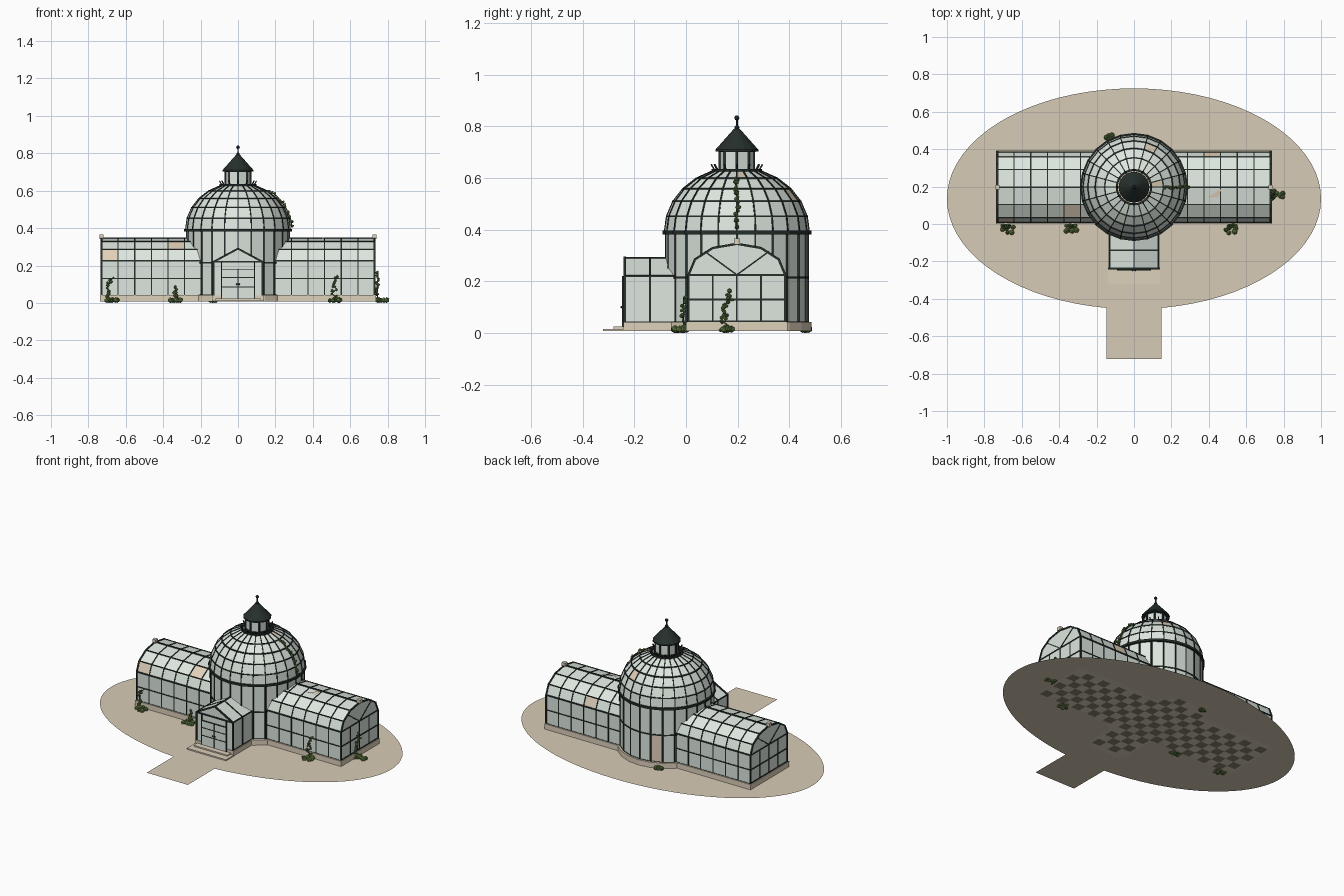
import bpy, bmesh, math, random
from mathutils import Vector, Matrix

random.seed(4)
if "Cube" in bpy.data.objects:
    bpy.data.objects.remove(bpy.data.objects["Cube"])


def material(name, r, g, b):
    m = bpy.data.materials.new(name)
    m.use_nodes = True
    m.diffuse_color = (r, g, b, 1)
    m.node_tree.nodes["Principled BSDF"].inputs["Base Color"].default_value = (r, g, b, 1)
    return m


GLASS = material("pale glass", .74, .81, .75)
IRON = material("dark green iron", .019, .029, .024)
STONE = material("warm stone", .73, .64, .50)
GROUND = material("gravel", .68, .60, .47)
BOARD = material("bare board", .76, .64, .49)
TILE = material("dark tile", .25, .22, .165)
LEAF = material("leaf green", .15, .25, .065)
DARK_LEAF = material("shaded leaf green", .08, .145, .035)
STEM = material("stem green", .05, .075, .025)

CY = .197            # centre line of the dome and wings
FLOOR = .008
SEG = 24
R = .275


def finish(name, bm, *mats):
    me = bpy.data.meshes.new(name)
    bm.to_mesh(me)
    bm.free()
    for m in mats:
        me.materials.append(m)
    ob = bpy.data.objects.new(name, me)
    bpy.context.collection.objects.link(ob)
    return ob


def beam(bm, a, b, w=.006):
    a, b = Vector(a), Vector(b)
    d = b - a
    mat = Matrix.Translation((a + b) / 2) @ d.to_track_quat('Z', 'Y').to_matrix().to_4x4()
    bmesh.ops.create_cube(bm, size=1, matrix=mat @ Matrix.Diagonal((w, w, d.length + w * .5, 1)))


def chain(bm, pts, w=.006):
    for a, b in zip(pts, pts[1:]):
        beam(bm, a, b, w)


def box(bm, x0, x1, y0, y1, z0, z1):
    mid = Vector((x0 + x1, y0 + y1, z0 + z1)) / 2
    bmesh.ops.create_cube(bm, size=1, matrix=Matrix.Translation(mid) @
                          Matrix.Diagonal((x1 - x0, y1 - y0, z1 - z0, 1)))


def cone(bm, r1, r2, z0, z1, n):
    bmesh.ops.create_cone(bm, cap_ends=True, segments=n, radius1=r1, radius2=r2, depth=z1 - z0,
                          matrix=Matrix.Translation((0, CY, (z0 + z1) / 2)))


def panes(name, rows, boards=(), caps=()):
    """Glass skin through rows of points; boards lists (row, column) panes that are boarded."""
    bm = bmesh.new()
    grid = [[bm.verts.new(p) for p in row] for row in rows]
    for i in range(len(grid) - 1):
        for j in range(len(grid[0]) - 1):
            f = bm.faces.new((grid[i][j], grid[i][j + 1], grid[i + 1][j + 1], grid[i + 1][j]))
            f.material_index = int((i, j) in boards)
    for i in caps:
        bm.faces.new(grid[i])
    bmesh.ops.remove_doubles(bm, verts=bm.verts[:], dist=.0001)
    bmesh.ops.recalc_face_normals(bm, faces=bm.faces[:])
    return finish(name, bm, GLASS, BOARD)


def lattice(bm, rows, w=.006):
    for row in rows:
        chain(bm, row, w)
    for col in zip(*rows):
        chain(bm, col, w)


def ring(r, z, n=SEG):
    return [(r * math.cos(k * math.tau / n), CY + r * math.sin(k * math.tau / n), z) for k in range(n + 1)]


# Gravel oval with entrance path, one flat sheet
bm = bmesh.new()
A, B, PW = 1, .59, .147
t0 = math.asin(PW / A)
outline = []
for k in range(73):
    t = -math.pi / 2 + t0 + k / 72 * (math.tau - 2 * t0)
    outline.append((A * math.cos(t), .135 + B * math.sin(t), FLOOR))
outline += [(-PW, -.722, FLOOR), (PW, -.722, FLOOR)]
bm.faces.new([bm.verts.new(p) for p in outline])
finish("gravel_ground", bm, GROUND)

# Checkered floor just under the sheet
bm = bmesh.new()
S = .06
for i in range(-12, 12):
    for j in range(-4, 8):
        x, y = (i + .5) * S, (j + .5) * S
        inside = (abs(x) < .71 and .01 < y < .385) or math.hypot(x, y - CY) < R - .02 \
            or (abs(x) < .13 and -.24 < y < CY)
        if inside and (i + j) % 2:
            bmesh.ops.create_grid(bm, x_segments=1, y_segments=1, size=S / 2,
                                  matrix=Matrix.Translation((x, y, FLOOR - .002)))
finish("floor_tiles", bm, TILE)

# Stone plinths and steps
bm = bmesh.new()
cone(bm, .29, .29, FLOOR, .042, SEG)
for s in (-1, 1):
    box(bm, min(s * .2, s * .737), max(s * .2, s * .737), 0.0, .394, FLOOR, .042)
box(bm, -.138, .138, -.243, 0, FLOOR, .04)
finish("stone_plinth", bm, STONE)
bm = bmesh.new()
box(bm, -.14, .14, -.322, -.24, FLOOR, .016)
box(bm, -.12, .12, -.28, -.24, FLOOR, .024)
finish("entrance_steps", bm, STONE)

# Drum
rows = [ring(R, z) for z in (.04, .215, .39)]
panes("drum_glass", rows, {(0, 7)})
bm = bmesh.new()
lattice(bm, rows, .0075)
chain(bm, ring(.281, .389), .014)
finish("drum_frame", bm, IRON)

# Dome
angles = [math.radians(a) for a in (0, 14, 28, 42, 56, 71)]
rows = [ring(.28 * math.cos(a), .392 + .25 * math.sin(a)) for a in angles]
panes("dome_glass", rows, {(2, 4), (4, 0)})
bm = bmesh.new()
lattice(bm, rows, .006)
chain(bm, ring(.092, .63), .011)
finish("dome_frame", bm, IRON)

# Lantern with cresting, cone roof and finial
rows = [ring(.066, z, 8) for z in (.625, .705)]
panes("lantern_glass", rows)
bm = bmesh.new()
lattice(bm, rows, .01)
cone(bm, .076, .076, .628, .635, 16)
for x, y, z in ring(.086, .63, 12)[:-1]:
    beam(bm, (x, y, z), (x * 1.15, CY + (y - CY) * 1.15, z + .022), .006)
finish("lantern_frame", bm, IRON)
bm = bmesh.new()
cone(bm, .083, .083, .702, .71, 16)
cone(bm, .083, .012, .71, .79, 16)
cone(bm, .004, .004, .785, .835, 8)
for z, r in ((.795, .01), (.833, .01)):
    bmesh.ops.create_icosphere(bm, subdivisions=2, radius=r, matrix=Matrix.Translation((0, CY, z)))
finish("lantern_roof", bm, IRON)

# Barrel-vaulted wings
HW, SPRING, RISE = .187, .225, .12
arch = [(CY - HW * math.cos(k * math.pi / 6), SPRING + RISE * math.sin(k * math.pi / 6)) for k in range(7)]
profile = [(CY - HW, .04), (CY - HW, .13)] + arch + [(CY + HW, .13), (CY + HW, .04)]
for s, side, boards in ((-1, "right", {(5, 2), (1, 3)}), (1, "left", {(2, 7)})):
    stations = [s * (.197 + k * .0888) for k in range(7)]
    rows = [[(x, y, z) for y, z in profile] for x in stations]
    panes(side + "_wing_glass", rows, boards, caps=(6,))
    bm = bmesh.new()
    lattice(bm, rows, .006)
    end = stations[-1]
    chain(bm, rows[-1], .009)
    beam(bm, (stations[0], CY, .347), (end, CY, .347), .0075)
    for y in (CY - HW, CY + HW):
        beam(bm, (stations[0], y, SPRING), (end, y, SPRING), .008)
    for z in (.044, .13, SPRING):
        beam(bm, (end, CY - HW, z), (end, CY + HW, z), .007)
    for k in (-.5, 0, .5):
        beam(bm, (end, CY + k * HW, .04), (end, CY + k * HW, SPRING), .006)
    for k in (-1, 1):
        beam(bm, (end, CY, SPRING), (end, CY + k * HW * .66, SPRING + RISE * .75), .006)
    finish(side + "_wing_frame", bm, IRON)
    bm = bmesh.new()
    box(bm, end - .012, end + .012, CY - .012, CY + .012, .343, .366)
    finish(side + "_ridge_block", bm, STONE)

# Broken shard on the left wing roof
bm = bmesh.new()
bm.faces.new([bm.verts.new(p) for p in ((.39, .14, .3415), (.47, .19, .351), (.45, .145, .3425))])
finish("roof_shard", bm, BOARD)

# Entrance porch
outline = [(-.13, .04), (-.13, .22), (0, .29), (.13, .22), (.13, .04)]
rows = [[(x, y, z) for x, z in outline] for y in (-.237, -.14, -.04)]
panes("porch_glass", rows, caps=(0,))
bm = bmesh.new()
lattice(bm, rows, .007)
chain(bm, rows[0], .01)
F = -.239
beam(bm, (-.13, F, .22), (.13, F, .22), .008)
finish("porch_frame", bm, IRON)

# Double door
bm = bmesh.new()
box(bm, -.085, .085, -.246, -.238, .024, .18)
finish("door_panels", bm, GLASS)
bm = bmesh.new()
for x in (-.088, 0, .088):
    beam(bm, (x, -.245, .026), (x, -.245, .18 if x == 0 else .22), .006)
for z in (.085, .135, .18):
    beam(bm, (-.088, -.245, z), (.088, -.245, z), .005)
for x in (-.007, .007):
    bmesh.ops.create_icosphere(bm, subdivisions=1, radius=.005, matrix=Matrix.Translation((x, -.249, .1)))
finish("door_frame", bm, IRON)


# Climbing plants
def leaf(bm, p, r):
    p = Vector(p)
    p.z = max(p.z, r)
    made = bmesh.ops.create_icosphere(bm, subdivisions=1, radius=r, matrix=Matrix.Translation(p))
    shade = int(random.random() < .3)
    for f in {f for v in made["verts"] for f in v.link_faces}:
        f.material_index = shade


def vine(name, path, sway, foot=(0, 0, 0), clump=.032):
    """Stem along path, wandering by the sway vector, with leaves and a bushy foot."""
    sway = Vector(sway)
    pts = [Vector(p) + sway * random.uniform(-1, 1) for p in path]
    bm = bmesh.new()
    chain(bm, pts, .005)
    finish(name + "_stem", bm, STEM)
    bm = bmesh.new()
    for a, b in zip(pts, pts[1:]):
        for k in range(3):
            jitter = Vector([random.uniform(-.008, .008) for _ in range(3)])
            leaf(bm, a.lerp(b, random.random()) + jitter, random.uniform(.006, .009))
    if clump:
        centre = Vector(path[0]) + Vector(foot)
        for k in range(9):
            a, d = random.uniform(0, math.tau), clump * math.sqrt(random.random())
            leaf(bm, centre + Vector((d * math.cos(a), d * math.sin(a) * .9, 0)), random.uniform(.012, .016))
    finish(name + "_leaves", bm, LEAF, DARK_LEAF)


for n, (x, h) in enumerate(((-.68, .13), (-.34, .075), (.51, .13))):
    vine(f"front_vine_{n}", [(x, -.01, FLOOR + k * h / 6) for k in range(7)], (.02, .003, 0), (.005, -.015, 0))
vine("end_vine", [(.746, .155, FLOOR + k * .02) for k in range(9)], (.003, .022, 0), (.02, 0, 0), .034)
vine("dome_vine", [(.287 * math.cos(a), CY, .392 + .257 * math.sin(a))
                   for a in [.05 + k * .1 for k in range(10)]], (0, .006, 0), clump=0)
vine("back_shrub", [(-.14, .47, FLOOR), (-.14, .475, .02)], (0, 0, 0), clump=.024)
